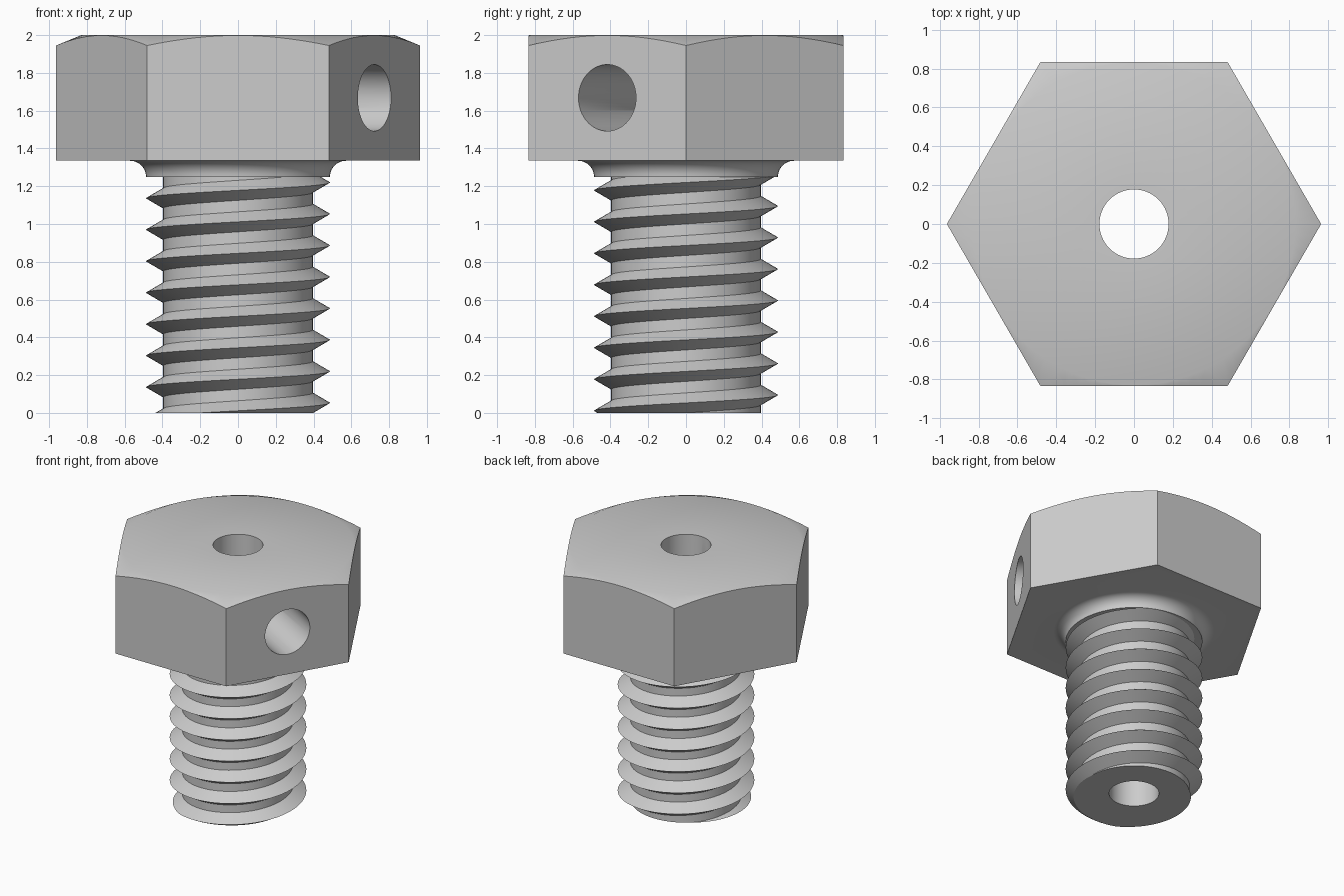
import bpy, bmesh
from math import radians, cos, sin, pi

if "Cube" in bpy.data.objects:
    bpy.data.objects.remove(bpy.data.objects["Cube"], do_unlink=True)

STEEL = (0.604, 0.604, 0.604, 1)
steel = bpy.data.materials.new("steel grey")
steel.use_nodes = True
steel.diffuse_color = STEEL
steel.node_tree.nodes["Principled BSDF"].inputs["Base Color"].default_value = STEEL

HEAD_R, HEAD_Z, TOP = 0.963, 1.335, 2.0
COLLAR_R, COLLAR_Z = 0.487, 1.25
ROOT_R, CREST_R, PITCH, TOOTH = 0.396, 0.487, 0.1667, 0.053
BORE_R = 0.177


def finish_mesh(name, bm):
    bmesh.ops.recalc_face_normals(bm, faces=bm.faces[:])
    mesh = bpy.data.meshes.new(name)
    bm.to_mesh(mesh)
    bm.free()
    obj = bpy.data.objects.new(name, mesh)
    bpy.context.collection.objects.link(obj)
    mesh.materials.append(steel)
    return obj


def lathe(name, profile, steps=96):
    """Solid of revolution; the profile starts and ends on the axis."""
    bm = bmesh.new()
    bottom = bm.verts.new((0, 0, profile[0][1]))
    top = bm.verts.new((0, 0, profile[-1][1]))
    rings = [[bm.verts.new((r * cos(2 * pi * i / steps), r * sin(2 * pi * i / steps), z))
              for i in range(steps)] for r, z in profile[1:-1]]
    for i in range(steps):
        j = (i + 1) % steps
        bm.faces.new((bottom, rings[0][j], rings[0][i]))
        bm.faces.new((top, rings[-1][i], rings[-1][j]))
        for a, b in zip(rings, rings[1:]):
            bm.faces.new((a[i], a[j], b[j], b[i]))
    return finish_mesh(name, bm)


def cylinder(name, radius, depth, location, sides=64, rotation=(0, 0, 0)):
    bpy.ops.mesh.primitive_cylinder_add(vertices=sides, radius=radius, depth=depth,
                                        location=location, rotation=rotation)
    obj = bpy.context.object
    obj.name = name
    obj.hide_render = True
    obj.data.materials.append(steel)
    return obj


def select(obj):
    bpy.ops.object.select_all(action='DESELECT')
    obj.select_set(True)
    bpy.context.view_layer.objects.active = obj


def boolean(obj, tool, operation):
    select(obj)
    mod = obj.modifiers.new("cut", 'BOOLEAN')
    mod.operation, mod.object, mod.solver = operation, tool, 'EXACT'
    bpy.ops.object.modifier_apply(modifier=mod.name)


# Head: turned blank with crown chamfer and filleted collar, trimmed to a hexagon
fillet = HEAD_Z - COLLAR_Z
profile = [(0, COLLAR_Z)]
for k in range(9):
    a = pi / 2 * k / 8
    profile.append((COLLAR_R + fillet * (1 - cos(a)), COLLAR_Z + fillet * sin(a)))
profile += [(1.2, HEAD_Z), (1.2, 1.847), (0.83, TOP), (0, TOP)]
head = lathe("hex_head", profile)
hexagon = cylinder("hex_cutter", HEAD_R, 2, (0, 0, 1.8), 6, (0, 0, radians(30)))
boolean(head, hexagon, 'INTERSECT')

# Threaded shank: helical strip of flank, flank and root, cut flat at both ends
SEG, FIRST, LAST = 72, -2, 10
bm = bmesh.new()
steps = []
for i in range(FIRST * SEG, LAST * SEG + 1):
    a = 2 * pi * i / SEG
    z = 0.053 + PITCH * i / SEG
    steps.append([bm.verts.new((r * cos(a), r * sin(a), z + dz)) for r, dz in
                  ((ROOT_R, -TOOTH), (CREST_R, 0), (ROOT_R, TOOTH))])
for i in range(len(steps) - 1):
    a, b = steps[i], steps[i + 1]
    bm.faces.new((a[0], b[0], b[1], a[1]))
    bm.faces.new((a[1], b[1], b[2], a[2]))
    if i + SEG + 1 < len(steps):
        bm.faces.new((a[2], b[2], steps[i + SEG + 1][0], steps[i + SEG][0]))
for z, direction in ((0, -1), (COLLAR_Z, 1)):
    bmesh.ops.bisect_plane(bm, geom=bm.verts[:] + bm.edges[:] + bm.faces[:], dist=1e-6,
                           plane_co=(0, 0, z), plane_no=(0, 0, direction), clear_outer=True)
    rim = [e for e in bm.edges if e.is_boundary
           and all(abs(v.co.z - z) < 1e-4 for v in e.verts)]
    bmesh.ops.holes_fill(bm, edges=rim, sides=0)
shank = finish_mesh("threaded_shank", bm)

# Axial bore through everything, and one side port from the head to the bore
bore = cylinder("bore_cutter", BORE_R + 0.001, 3, (0, 0, 1))
turn = radians(-30)
reach = 0.61
port = cylinder("port_cutter", BORE_R - 0.001, 1.2,
                (reach * cos(turn), reach * sin(turn), 1.668), 64, (0, radians(90), turn))
boolean(head, bore, 'DIFFERENCE')
boolean(head, port, 'DIFFERENCE')
boolean(shank, bore, 'DIFFERENCE')

for tool in (hexagon, bore, port):
    bpy.data.objects.remove(tool, do_unlink=True)

# Smooth round surfaces, keep the machined edges sharp
for obj in (head, shank):
    select(obj)
    bpy.ops.object.shade_smooth_by_angle(angle=radians(30))
